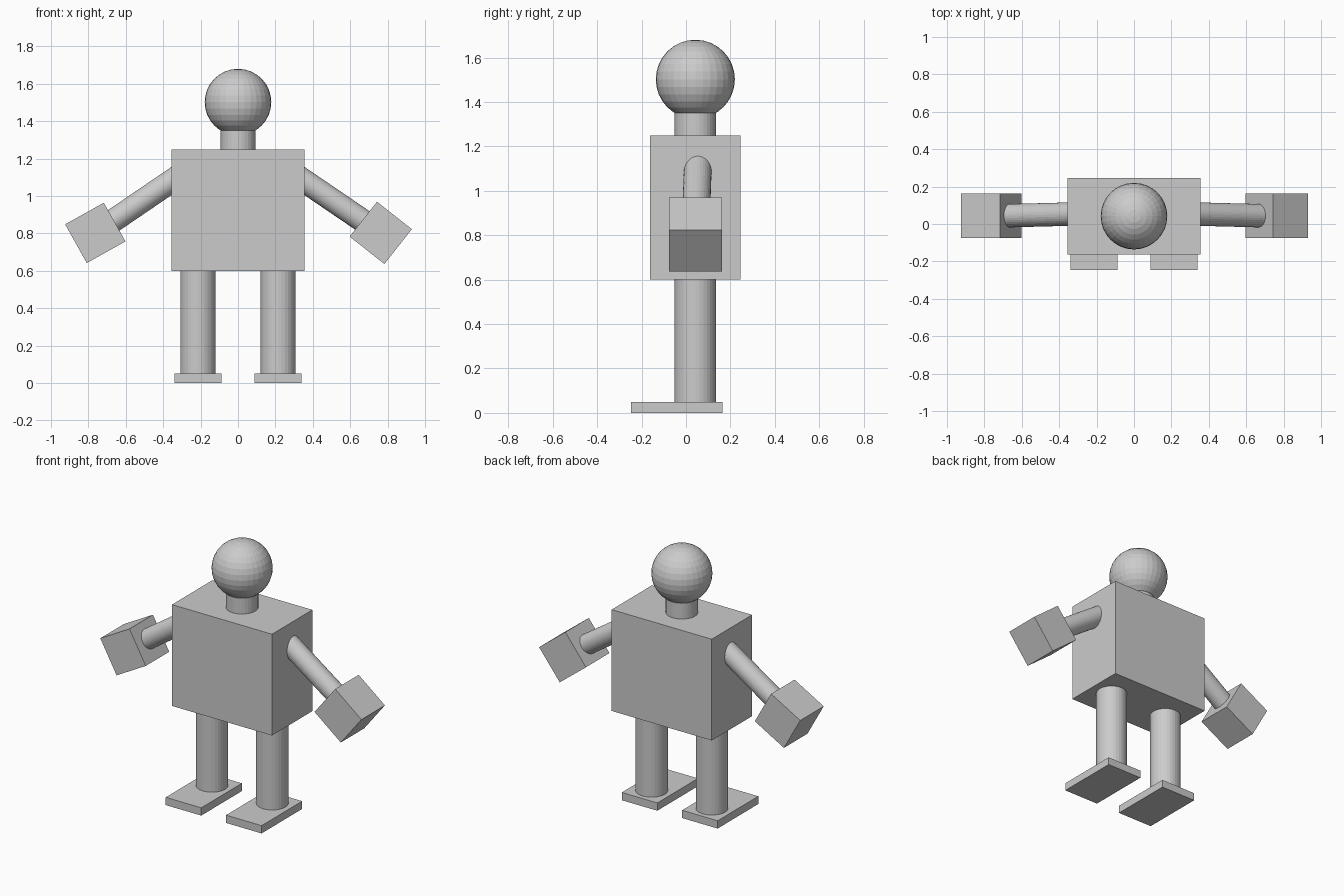
import bpy
from math import radians
from mathutils import Vector

if "Cube" in bpy.data.objects:
    bpy.data.objects.remove(bpy.data.objects["Cube"])

CY = 0.042  # depth of the body's centre line


def box(name, centre, size, tilt=0.0):
    bpy.ops.mesh.primitive_cube_add(size=1, location=centre, rotation=(0, radians(tilt), 0))
    ob = bpy.context.object
    ob.name = name
    ob.scale = size
    return ob


def rod(name, a, b, radius):
    a, b = Vector(a), Vector(b)
    bpy.ops.mesh.primitive_cylinder_add(vertices=32, radius=radius, depth=(b - a).length,
                                        location=(a + b) / 2)
    ob = bpy.context.object
    ob.name = name
    ob.rotation_euler = (b - a).to_track_quat('Z', 'Y').to_euler()
    return ob


# Torso, neck and head
box("torso", (0, CY, 0.925), (0.71, 0.409, 0.65))
rod("neck", (0, CY, 1.25), (0, CY, 1.39), 0.094)
bpy.ops.mesh.primitive_uv_sphere_add(segments=32, ring_count=16, radius=0.178,
                                     location=(0, CY, 1.502))
bpy.context.object.name = "head"

# Limbs; the two hands are turned by slightly different angles
for side, s, hand_tilt in (("left", -1, -29.2), ("right", 1, 38.2)):
    rod(side + "_leg", (s * 0.214, CY, 0.05), (s * 0.214, CY, 0.6), 0.094)
    box(side + "_foot", (s * 0.214, -0.041, 0.025), (0.252, 0.412, 0.05))
    rod(side + "_arm", (s * 0.30, 0.054, 1.118), (s * 0.76, CY, 0.805), 0.0625)
    box(side + "_hand", (s * 0.763, 0.043, 0.803), (0.237, 0.238, 0.237), hand_tilt)
